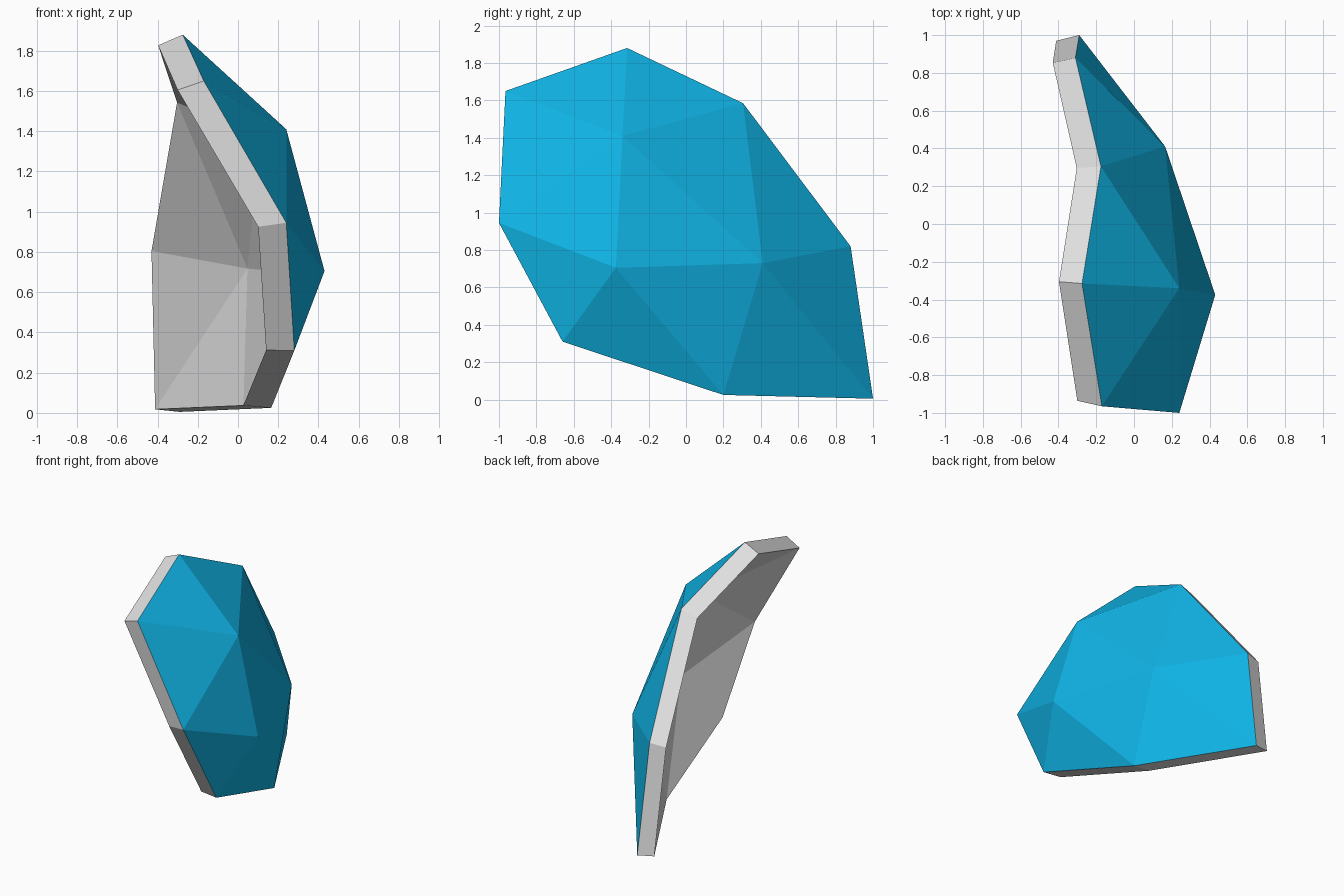
import bpy, bmesh

if "Cube" in bpy.data.objects:
    bpy.data.objects.remove(bpy.data.objects["Cube"])

def material(name, rgb):
    m = bpy.data.materials.new(name)
    m.diffuse_color = (*rgb, 1)
    m.use_nodes = True
    m.node_tree.nodes["Principled BSDF"].inputs["Base Color"].default_value = m.diffuse_color
    return m

# Outer corners (x, y, z, thickness): eight around the border, then three inside
points = {
    'A': (-0.17, -0.965, 1.65, 0.13), 'B': (-0.275, -0.315, 1.88, 0.122),
    'C': (-0.175, 0.305, 1.585, 0.128), 'D': (-0.31, 0.88, 0.82, 0.12),
    'E': (-0.29, 1.0, 0.005, 0.122), 'F': (0.165, 0.20, 0.025, 0.138),
    'G': (0.28, -0.66, 0.31, 0.14), 'H': (0.24, -1.0, 0.945, 0.14),
    'I': (0.24, -0.34, 1.41, 0.13), 'J': (0.43, -0.375, 0.705, 0.135),
    'K': (0.165, 0.41, 0.73, 0.118),
}
border = 'ABCDEFGH'
facets = 'AHI ABI BCI CIK IJK IHJ HGJ GFJ FJK FEK EDK DCK'.split()

bm = bmesh.new()
outer, inner = {}, {}
for k, (x, y, z, t) in points.items():
    outer[k] = bm.verts.new((x, y, z))
    # Inner skin is moved back and slightly shrunk
    inner[k] = bm.verts.new((x - t, y * 0.97, z + 0.013 - 0.035 * z))

# Painted outer skin and bare inner skin
for f in facets:
    bm.faces.new([outer[k] for k in f]).material_index = 0
    bm.faces.new([inner[k] for k in reversed(f)]).material_index = 1

# Bare rim joining both skins
for a, b in zip(border, border[1:] + border[0]):
    bm.faces.new((outer[a], outer[b], inner[b], inner[a])).material_index = 1

bmesh.ops.recalc_face_normals(bm, faces=bm.faces[:])
mesh = bpy.data.meshes.new('shell_fragment')
bm.to_mesh(mesh)
bm.free()
mesh.materials.append(material('bright blue', (0.005, 0.45, 0.78)))
mesh.materials.append(material('light grey', (0.75, 0.75, 0.75)))
bpy.context.collection.objects.link(bpy.data.objects.new('shell_fragment', mesh))
